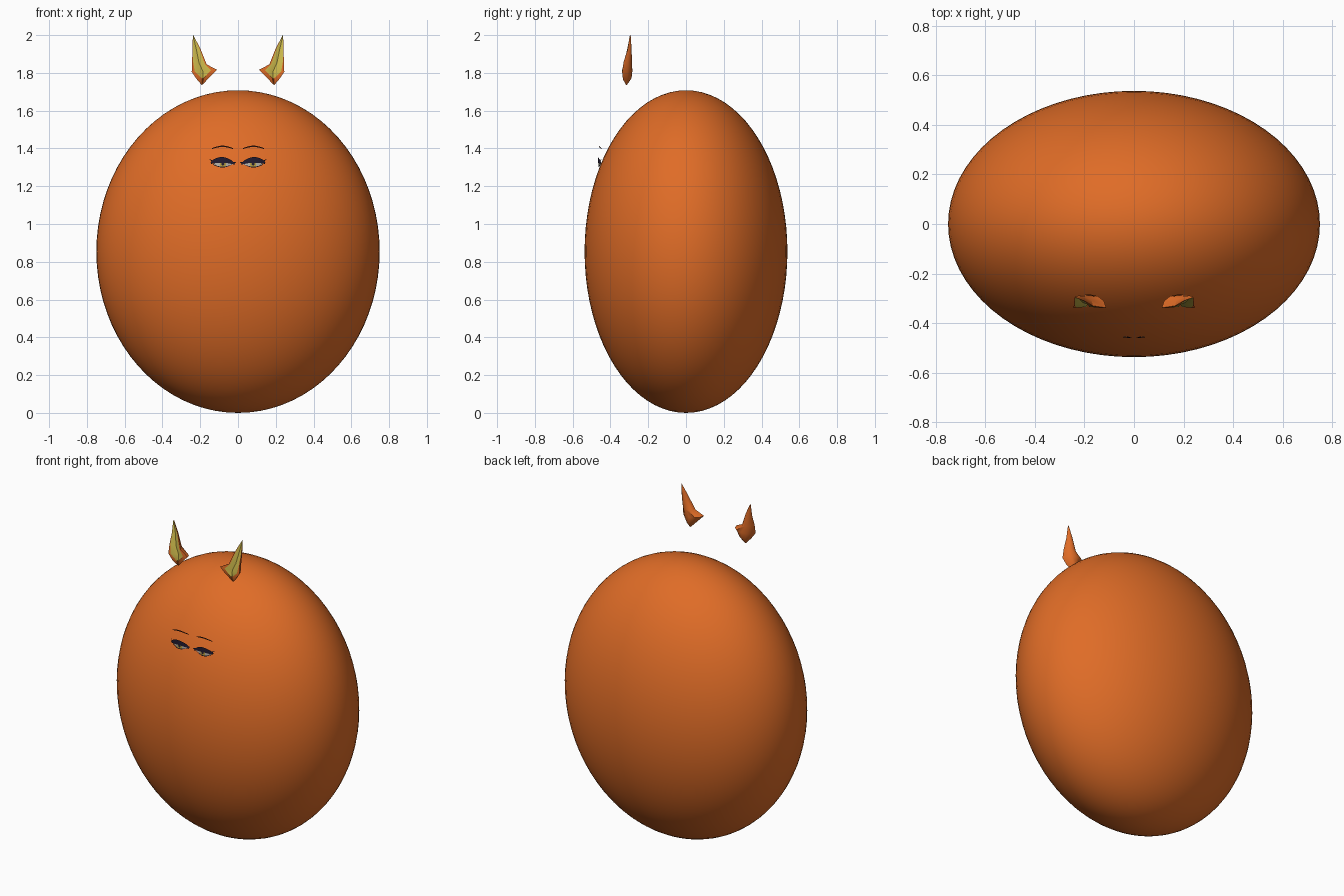
import bpy, bmesh, math

if "Cube" in bpy.data.objects:
    bpy.data.objects.remove(bpy.data.objects["Cube"])

RX, RY, RZ = 0.75, 0.537, 0.854


def material(name, r, g, b):
    m = bpy.data.materials.new(name)
    m.use_nodes = True
    m.diffuse_color = (r, g, b, 1)
    m.node_tree.nodes["Principled BSDF"].inputs["Base Color"].default_value = (r, g, b, 1)
    return m


ORANGE = material("orange fur", 0.74, 0.15, 0.02)
YELLOW = material("yellow inner ear", 0.6, 0.48, 0.07)
LASH = material("dark purple lash", 0.016, 0.011, 0.03)
BROW = material("brown brow", 0.07, 0.018, 0.01)
IRIS = material("gold iris", 0.5, 0.36, 0.05)
WHITE = material("eye white", 0.5, 0.46, 0.4)


def finish(bm, name, mats, angle=None):
    mesh = bpy.data.meshes.new(name)
    bm.to_mesh(mesh)
    bm.free()
    obj = bpy.data.objects.new(name, mesh)
    bpy.context.collection.objects.link(obj)
    for m in mats:
        mesh.materials.append(m)
    if angle:
        bpy.ops.object.select_all(action='DESELECT')
        bpy.context.view_layer.objects.active = obj
        obj.select_set(True)
        bpy.ops.object.shade_smooth_by_angle(angle=angle)
    return obj


# Body: one smooth egg
bm = bmesh.new()
bmesh.ops.create_uvsphere(bm, u_segments=72, v_segments=40, radius=1)
for v in bm.verts:
    v.co = (v.co.x * RX, v.co.y * RY, (v.co.z + 1) * RZ)
finish(bm, "body", [ORANGE], math.radians(40))


# Ears: lofted shell with a recessed yellow front.
# Rows: inner x, z; outer x, z; front y; depth; yellow from, to
EAR_ROWS = [
    (.237, 2.0, .239, 2.0, -.297, .004, .1, .9),
    (.200, 1.93, .241, 1.92, -.310, .022, .1, .92),
    (.166, 1.845, .243, 1.86, -.330, .044, .12, .93),
    (.112, 1.817, .245, 1.805, -.338, .054, .24, .88),
    (.150, 1.778, .218, 1.766, -.334, .046, .46, .6),
    (.187, 1.738, .193, 1.737, -.318, .006, .4, .6),
]


def ear(name, side):
    bm = bmesh.new()
    rings = []
    for xi, zi, xo, zo, y, depth, a, b in EAR_ROWS:
        pts = [(0, 0), (a, 0), ((a + b) / 2, .3), (b, 0), (1, 0)]
        for k in range(1, 6):
            ang = math.pi * k / 6
            pts.append((.5 + .5 * math.cos(ang), math.sin(ang)))
        rings.append([bm.verts.new((side * (xi + (xo - xi) * t), y + depth * d,
                                    zi + (zo - zi) * t)) for t, d in pts])
    n = len(rings[0])
    for r in range(len(rings) - 1):
        for k in range(n):
            j = (k + 1) % n
            f = bm.faces.new((rings[r][k], rings[r][j], rings[r + 1][j], rings[r + 1][k]))
            f.material_index = int(k in (1, 2) and r < 4)
    bm.faces.new(rings[0])
    bm.faces.new(rings[-1])
    bmesh.ops.recalc_face_normals(bm, faces=bm.faces)
    finish(bm, name, [ORANGE, YELLOW], math.radians(35))


# Face plates: lie just in front of the egg
def face_y(x, z, lift):
    s = max(0, 1 - (x / RX) ** 2 - ((z - RZ) / RZ) ** 2)
    curve = -.461 + .02 * ((x - .082) / .07) ** 2
    return min(curve, -RY * math.sqrt(s) - .003) - lift


def plate(name, side, top, bottom, x0, x1, mat, lift=0, n=16):
    bm = bmesh.new()
    cols = []
    for i in range(n + 1):
        t = i / n
        x = x0 + (x1 - x0) * t
        cols.append([bm.verts.new((side * x, face_y(x, z, lift), z))
                     for z in (top(t), bottom(t))])
    for a, b in zip(cols, cols[1:]):
        quad = (a[0], a[1], b[1], b[0])
        bm.faces.new(quad if side > 0 else quad[::-1])
    finish(bm, name, [mat])


def arch(t):
    return math.sin(math.pi * t)


def disc(name, side, x, z, r, mat, lift):
    # flat disc cut off by the upper lid
    half = lambda t: r * math.sqrt(max(0, 1 - (2 * t - 1) ** 2))
    plate(name, side, lambda t: min(z + half(t), 1.328), lambda t: z - half(t),
          x - r, x + r, mat, lift)


for label, s in (("left", 1), ("right", -1)):
    ear(label + "_ear", s)
    # brow
    plate(label + "_brow", s, lambda t: 1.401 + .014 * arch(t),
          lambda t: 1.397 + .011 * arch(t), .026, .138, BROW)
    # half-closed eye
    plate(label + "_eye_white", s, lambda t: 1.317 + .014 * arch(t),
          lambda t: 1.316 - .014 * arch(t), .03, .132, WHITE)
    disc(label + "_iris", s, .08, 1.316, .017, IRIS, .002)
    disc(label + "_pupil", s, .08, 1.318, .008, LASH, .004)
    plate(label + "_upper_lid", s, lambda t: 1.318 + .01 * t + .031 * arch(t) ** .7,
          lambda t: 1.314 + .004 * t + .008 * arch(t), .016, .144, LASH, .005)
    plate(label + "_lower_lash", s, lambda t: 1.316 - .012 * arch(t),
          lambda t: 1.315 - .016 * arch(t), .03, .135, LASH, .003)
    # lash tips flicking outward
    for i, (x, z) in enumerate(((.154, 1.344), (.150, 1.325))):
        plate(f"{label}_lash_tip_{i + 1}", s, lambda t: 1.333 + (z - 1.333) * t,
              lambda t: 1.320 + (z - 1.320) * t, .125, x, LASH, .006, 4)
    plate(label + "_inner_lash", s, lambda t: 1.326 + .006 * t,
          lambda t: 1.324 - .006 * t, .010, .04, LASH, .006, 4)
